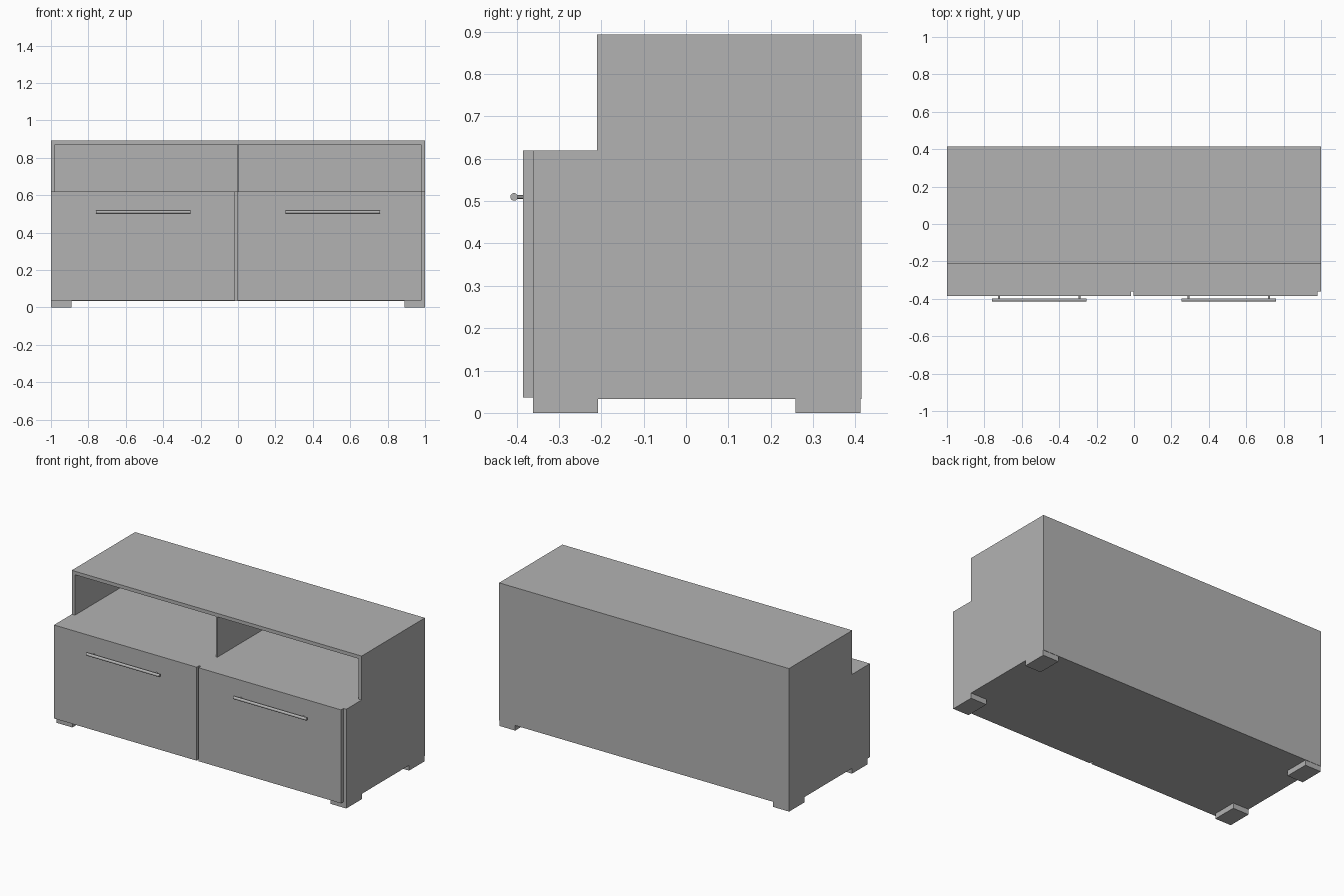
import bpy
from mathutils import Vector
from math import pi

cube = bpy.data.objects.get("Cube")
if cube:
    bpy.data.objects.remove(cube, do_unlink=True)

# Single plain grey finish
grey = bpy.data.materials.new("plain_grey")
grey.use_nodes = True
GREY = (0.45, 0.45, 0.45, 1)
grey.diffuse_color = GREY
grey.node_tree.nodes["Principled BSDF"].inputs["Base Color"].default_value = GREY


def box(name, x, y, z):
    """Box given by its (min, max) range on each axis."""
    lo, hi = Vector((x[0], y[0], z[0])), Vector((x[1], y[1], z[1]))
    bpy.ops.mesh.primitive_cube_add(size=1, location=(lo + hi) / 2)
    ob = bpy.context.object
    ob.name = name
    ob.scale = hi - lo
    bpy.ops.object.transform_apply(location=False, rotation=False, scale=True)
    ob.data.materials.append(grey)
    return ob


def rod(name, center, radius, length, rotation, sides):
    bpy.ops.mesh.primitive_cylinder_add(vertices=sides, radius=radius, depth=length,
                                        location=center, rotation=rotation)
    ob = bpy.context.object
    ob.name = name
    ob.data.materials.append(grey)
    bpy.ops.object.shade_smooth_by_angle()
    return ob


T = 0.022                      # board thickness
BASE, DECK, TOP = 0.033, 0.619, 0.893
FRONT, STEP, BACK = -0.361, -0.21, 0.414
INNER = 1 - T

# Side boards (lower cabinet and raised shelf) and feet
for side, s in (("left", 1), ("right", -1)):
    span = sorted((s * INNER, s))
    box(side + "_lower_side", span, (FRONT, BACK), (BASE, DECK))
    box(side + "_upper_side", span, (STEP, BACK), (DECK, TOP - T))
    foot = sorted((s * 0.89, s))
    box(side + "_front_foot", foot, (FRONT, -0.208), (0, BASE))
    box(side + "_back_foot", foot, (0.258, BACK - 0.002), (0, BASE))

# Horizontal boards
box("bottom_board", (-INNER, INNER), (FRONT, BACK - T), (BASE, BASE + T))
box("deck_board", (-INNER, INNER), (FRONT, BACK - T), (DECK - T, DECK))
box("top_board", (-1, 1), (STEP, BACK), (TOP - T, TOP))

# Back panel and dividers
box("back_panel", (-INNER, INNER), (BACK - T, BACK), (BASE, TOP - T))
box("upper_divider", (-0.004, 0.004), (STEP, BACK - T), (DECK, TOP - T))
box("lower_divider", (-0.02, 0.0), (FRONT, BACK - T), (BASE + T, DECK - T))

# Doors
box("right_door", (-1, -0.016), (-0.385, FRONT), (0.036, DECK))
box("left_door", (-0.004, 0.98), (-0.385, FRONT), (0.036, DECK))

# Bar handles on two short posts
for side, s in (("left", 1), ("right", -1)):
    rod(side + "_handle_bar", (s * 0.507, -0.406, 0.51), 0.009, 0.504, (0, pi / 2, 0), 20)
    for end, dx in (("inner", -0.215), ("outer", 0.215)):
        rod(f"{side}_handle_{end}_post", (s * (0.507 + dx), -0.394, 0.51),
            0.005, 0.022, (pi / 2, 0, 0), 12)
